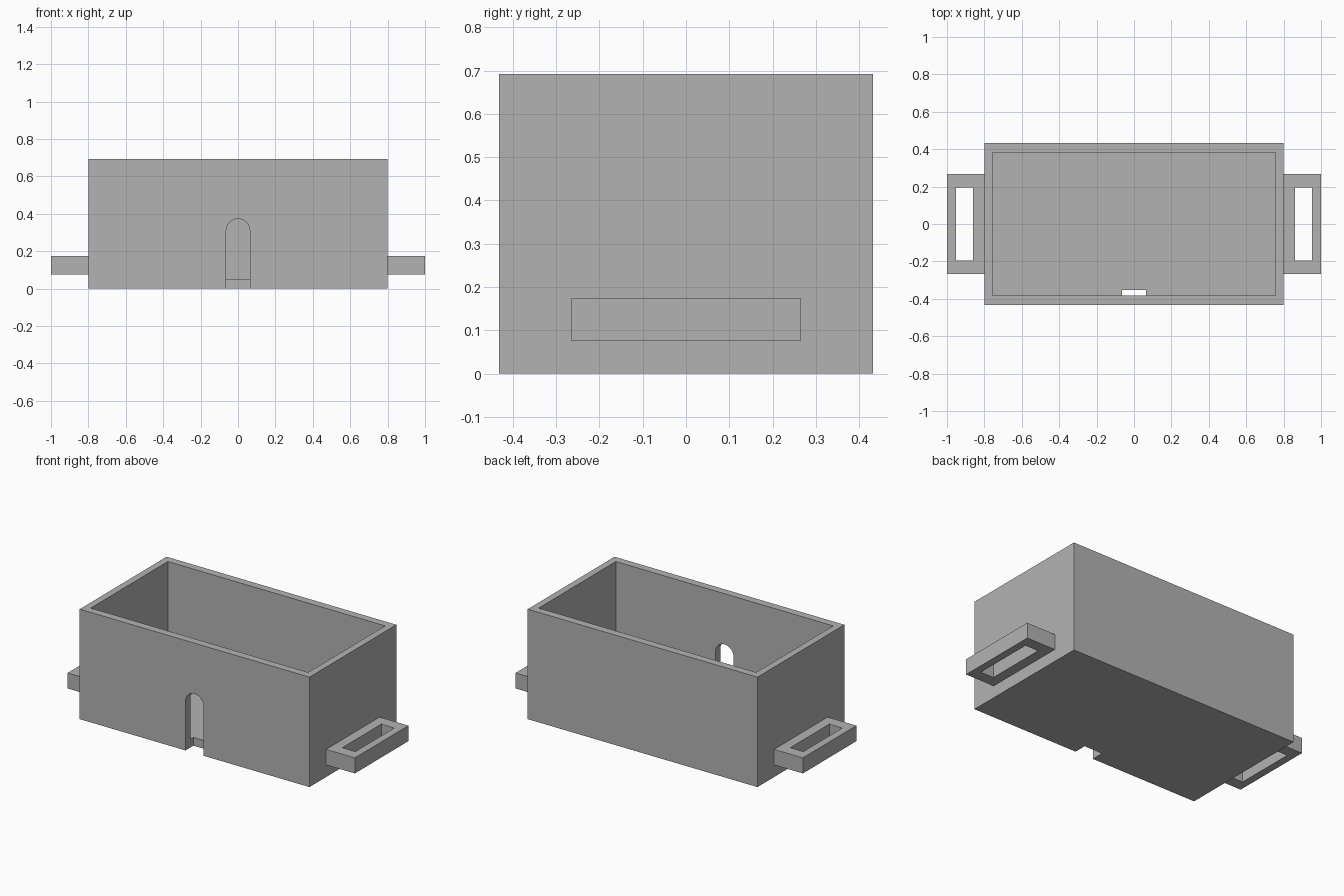
import bpy
import bmesh
import math

if "Cube" in bpy.data.objects:
    bpy.data.objects.remove(bpy.data.objects["Cube"], do_unlink=True)

GREY = (0.45, 0.45, 0.45, 1.0)
grey = bpy.data.materials.new("plain grey")
grey.use_nodes = True
grey.diffuse_color = GREY
grey.node_tree.nodes["Principled BSDF"].inputs["Base Color"].default_value = GREY


def prism(name, profile, direction):
    """Extrude a closed outline of 3D points along a direction."""
    bm = bmesh.new()
    face = bm.faces.new([bm.verts.new(p) for p in profile])
    extruded = bmesh.ops.extrude_face_region(bm, geom=[face], use_keep_orig=True)
    moved = [g for g in extruded["geom"] if isinstance(g, bmesh.types.BMVert)]
    bmesh.ops.translate(bm, verts=moved, vec=direction)
    bmesh.ops.recalc_face_normals(bm, faces=bm.faces)
    mesh = bpy.data.meshes.new(name)
    bm.to_mesh(mesh)
    bm.free()
    mesh.materials.append(grey)
    obj = bpy.data.objects.new(name, mesh)
    bpy.context.collection.objects.link(obj)
    return obj


def box(name, x, y, z):
    outline = [(x[0], y[0], z[0]), (x[1], y[0], z[0]),
               (x[1], y[1], z[0]), (x[0], y[1], z[0])]
    return prism(name, outline, (0, 0, z[1] - z[0]))


def cut(target, cutter):
    """Subtract the cutter from the target, then discard the cutter."""
    cutter.hide_render = True
    mod = target.modifiers.new("cut", "BOOLEAN")
    mod.operation = "DIFFERENCE"
    mod.solver = "EXACT"
    mod.object = cutter
    bpy.context.view_layer.objects.active = target
    bpy.ops.object.modifier_apply(modifier=mod.name)
    bpy.data.objects.remove(cutter, do_unlink=True)


# Open-topped box with walls and a floor
body = box("open_box", (-0.8, 0.8), (-0.432, 0.432), (0, 0.692))
cut(body, box("cavity_cutter", (-0.757, 0.757), (-0.383, 0.383), (0.052, 0.9)))

# Arched doorway through the front wall, notching the floor behind it
radius, spring, steps = 0.063, 0.31, 24
arch = [(-radius, -0.5, -0.1), (radius, -0.5, -0.1)]
for i in range(steps + 1):
    a = math.pi * i / steps
    arch.append((radius * math.cos(a), -0.5, spring + radius * math.sin(a)))
cut(body, prism("doorway_cutter", arch, (0, 0.147, 0)))

# Slotted carrying handles on both ends
for side, sign in (("left", 1), ("right", -1)):
    handle = box(side + "_handle", sorted((sign * 0.8, sign * 1.0)),
                 (-0.266, 0.266), (0.076, 0.174))
    cut(handle, box("slot_cutter", sorted((sign * 0.862, sign * 0.953)),
                    (-0.194, 0.194), (0, 0.3)))
